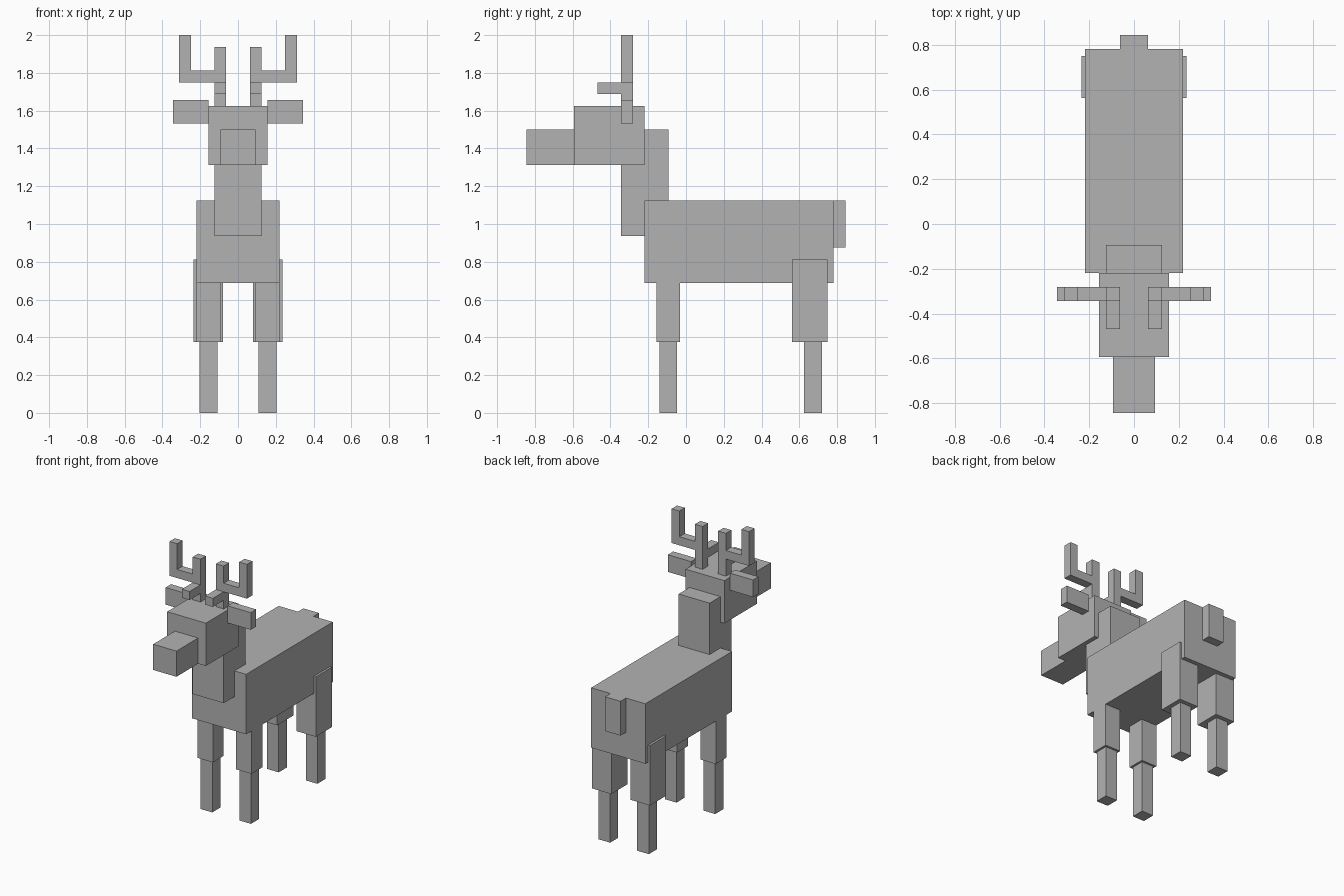
import bpy
import bmesh

if "Cube" in bpy.data.objects:
    bpy.data.objects.remove(bpy.data.objects["Cube"], do_unlink=True)

U = 1 / 32  # one block unit

grey = bpy.data.materials.new("plain grey")
grey.use_nodes = True
colour = (0.45, 0.45, 0.45, 1.0)
grey.diffuse_color = colour
bsdf = next(n for n in grey.node_tree.nodes if n.type == "BSDF_PRINCIPLED")
bsdf.inputs["Base Color"].default_value = colour


def block(name, x, y, z):
    """Box spanning three (low, high) ranges given in block units."""
    lo, hi = zip(x, y, z)
    mesh = bpy.data.meshes.new(name)
    bm = bmesh.new()
    bmesh.ops.create_cube(bm, size=1)
    for v in bm.verts:
        v.co = [U * (a + (c + 0.5) * (b - a)) for c, a, b in zip(v.co, lo, hi)]
    bm.to_mesh(mesh)
    bm.free()
    mesh.materials.append(grey)
    obj = bpy.data.objects.new(name, mesh)
    bpy.context.collection.objects.link(obj)
    return obj


def pair(name, x, y, z):
    """The same box on the left (+x) and the right (-x)."""
    block("left_" + name, x, y, z)
    block("right_" + name, (-x[1], -x[0]), y, z)


# Trunk, neck and head
block("body", (-7, 7), (-7, 25), (22, 36))
block("tail", (-2, 2), (25, 27), (28, 36))
block("neck", (-4, 4), (-11, -3), (30, 48))
block("head", (-5, 5), (-19, -7), (42, 52))
block("snout", (-3, 3), (-27, -19), (42, 48))

# Ears and antlers
pair("ear", (5, 11), (-11, -9), (49, 53))
pair("antler_stem", (2, 4), (-11, -9), (52, 62))
pair("antler_front_prong", (2, 4), (-15, -11), (54, 56))
pair("antler_beam", (4, 10), (-11, -9), (56, 58))
pair("antler_tip", (8, 10), (-11, -9), (58, 64))

# Legs
pair("front_upper_leg", (3, 7), (-5, -1), (12, 22))
pair("front_lower_leg", (3.5, 6.5), (-4.5, -1.5), (0, 12))
pair("rear_thigh", (2.5, 7.5), (18, 24), (12, 26))
pair("rear_lower_leg", (3.5, 6.5), (20, 23), (0, 12))
